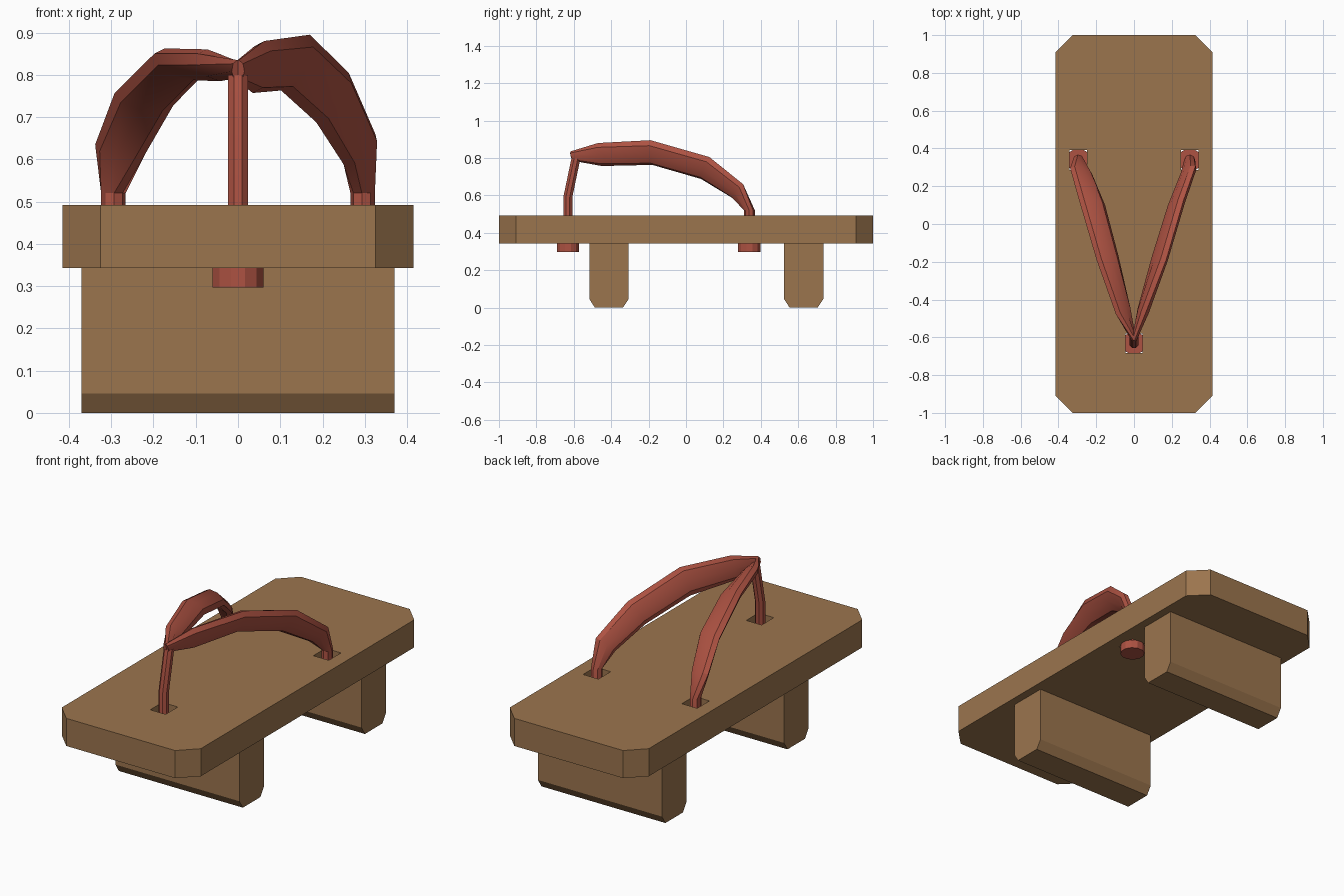
import bpy, bmesh, math
from mathutils import Vector

if "Cube" in bpy.data.objects:
    bpy.data.objects.remove(bpy.data.objects["Cube"])


def material(name, rgb):
    m = bpy.data.materials.new(name)
    m.diffuse_color = (*rgb, 1)
    m.use_nodes = True
    m.node_tree.nodes["Principled BSDF"].inputs["Base Color"].default_value = m.diffuse_color
    return m


WOOD = material("warm_wood", (0.33, 0.178, 0.076))
RED = material("red_cord", (0.42, 0.085, 0.055))
DECK_LOW, DECK_TOP = 0.343, 0.492


def make(name, bm, mat):
    bmesh.ops.recalc_face_normals(bm, faces=bm.faces)
    me = bpy.data.meshes.new(name)
    bm.to_mesh(me)
    bm.free()
    me.materials.append(mat)
    ob = bpy.data.objects.new(name, me)
    bpy.context.collection.objects.link(ob)
    return ob


def loft(name, rings, mat):
    """Skin a list of point rings and cap both ends."""
    bm = bmesh.new()
    loops = [[bm.verts.new(p) for p in r] for r in rings]
    n = len(loops[0])
    for a, b in zip(loops, loops[1:]):
        for i in range(n):
            j = (i + 1) % n
            bm.faces.new((a[i], a[j], b[j], b[i]))
    bm.faces.new(loops[0])
    bm.faces.new(loops[-1])
    return make(name, bm, mat)


def circle(x, y, z, r, n=8):
    turn = math.tau / n
    return [Vector((x + r * math.cos(turn * (i + 0.5)),
                    y + r * math.sin(turn * (i + 0.5)), z)) for i in range(n)]


# Deck with clipped corners
W, L, C = 0.415, 1.0, 0.09
outline = [(W, C - L), (W, L - C), (W - C, L), (C - W, L),
           (-W, L - C), (-W, C - L), (C - W, -L), (W - C, -L)]
deck = loft("deck", [[(x, y, z) for x, y in outline] for z in (DECK_LOW, DECK_TOP)], WOOD)

# Square cord holes, and the round knots below them
HOLES = {"front": (0, -0.631), "left": (-0.295, 0.339), "right": (0.295, 0.339)}
for side, (hx, hy) in HOLES.items():
    h, k = 0.046, 0.052
    square = [(hx - h, hy - k), (hx + h, hy - k), (hx + h, hy + k), (hx - h, hy + k)]
    cutter = loft(side + "_hole_cutter", [[(x, y, z) for x, y in square] for z in (0.2, 0.6)], WOOD)
    cutter.hide_render = True
    cutter.hide_viewport = True
    cut = deck.modifiers.new(side + "_hole", 'BOOLEAN')
    cut.operation = 'DIFFERENCE'
    cut.solver = 'EXACT'
    cut.object = cutter
    loft(side + "_knot", [circle(hx, hy, z, 0.062, 12) for z in (0.297, DECK_LOW)], RED)

# Two teeth with bevelled lower edges
for name, yc in (("front_tooth", -0.412), ("back_tooth", 0.629)):
    profile = [(-0.105, DECK_LOW), (-0.105, 0.046), (-0.075, 0), (0.075, 0), (0.105, 0.046), (0.105, DECK_LOW)]
    loft(name, [[(x, yc + y, z) for y, z in profile] for x in (-0.37, 0.37)], WOOD)

# Toe post
post = loft("toe_post", [circle(0, y, z, 0.026) for y, z in
                         ((-0.632, 0.33), (-0.632, 0.59), (-0.588, 0.80))], RED)


def strap(name, side, stations):
    """Flattened cord: each station gives its upper edge, lower edge and thickness."""
    tops = [Vector(s[0]) for s in stations]
    lows = [Vector(s[1]) for s in stations]
    mids = [(a + b) / 2 for a, b in zip(tops, lows)]
    foot = HOLES[name.split("_")[0]]
    end = Vector((abs(foot[0]), foot[1], 0.52))
    mids.append(end)
    rings = []
    for i, s in enumerate(stations):
        half = (tops[i] - lows[i]) / 2
        along = mids[i + 1] - mids[max(i - 1, 0)]
        thick = along.cross(half).normalized() * s[2] / 2
        ring = []
        for j in range(8):
            t = math.tau * j / 8
            ring.append(mids[i] + half * math.cos(t) + thick * math.sin(t))
        rings.append(ring)
    # Round foot dropping into the hole
    for z in (0.52, 0.33):
        ring = []
        out = Vector((0.75, 0.66, 0))
        perp = along.cross(out)
        perp.z = 0
        perp = Vector((0.66, -0.75, 0)) * (1 if perp.dot(Vector((0.66, -0.75, 0))) > 0 else -1)
        if thick.dot(perp) < 0:
            perp = -perp
        for j in range(8):
            t = math.tau * j / 8
            ring.append(Vector((end.x, end.y, z)) + 0.029 * (out * math.cos(t) + perp * math.sin(t)))
        rings.append(ring)
    rings = [[(p.x * side, p.y, p.z) for p in r] for r in rings]
    ob = loft(name, rings, RED)
    return ob


# Right strap stands on edge, left strap lies flatter
straps = [
    strap("right_strap", 1, [
        ((0.002, -0.618, 0.835), (0.0, -0.605, 0.785), 0.03),
        ((0.062, -0.47, 0.880), (0.035, -0.45, 0.757), 0.06),
        ((0.170, -0.19, 0.895), (0.102, -0.18, 0.763), 0.062),
        ((0.262, 0.125, 0.805), (0.185, 0.08, 0.688), 0.062),
        ((0.325, 0.305, 0.660), (0.250, 0.245, 0.588), 0.056)]),
    strap("left_strap", -1, [
        ((0.002, -0.618, 0.835), (0.0, -0.605, 0.785), 0.03),
        ((0.095, -0.48, 0.850), (0.020, -0.44, 0.795), 0.062),
        ((0.198, -0.19, 0.850), (0.082, -0.17, 0.800), 0.062),
        ((0.292, 0.130, 0.757), (0.153, 0.10, 0.728), 0.062),
        ((0.338, 0.295, 0.635), (0.220, 0.26, 0.612), 0.056)]),
]

# Soft shading on the cords
for ob in [post] + straps:
    bpy.ops.object.select_all(action='DESELECT')
    ob.select_set(True)
    bpy.context.view_layer.objects.active = ob
    bpy.ops.object.shade_smooth_by_angle(angle=math.radians(30))
